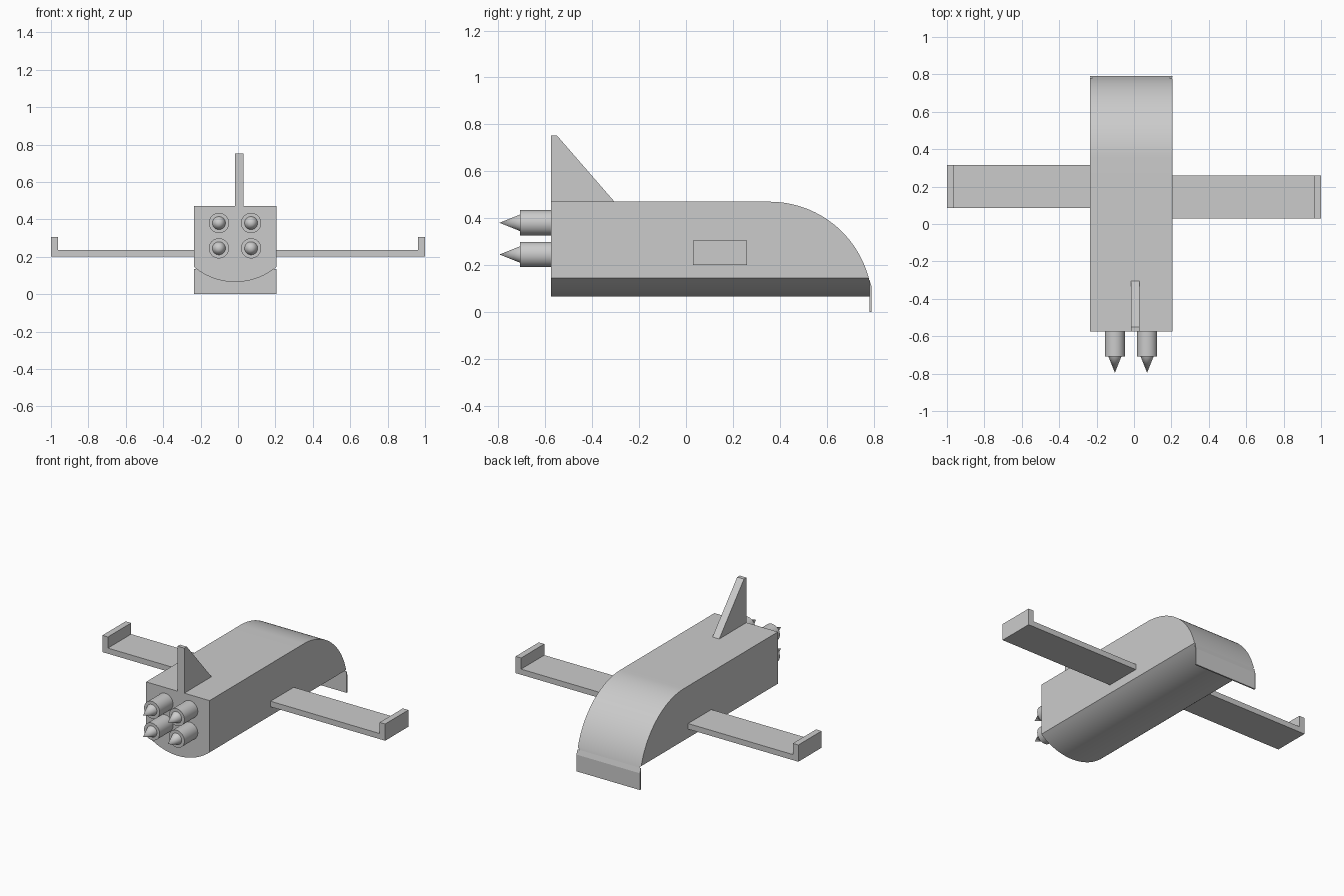
import bpy, bmesh
from math import sin, cos, pi, asin, radians

if "Cube" in bpy.data.objects:
    bpy.data.objects.remove(bpy.data.objects["Cube"])

grey = bpy.data.materials.new("light grey")
grey.use_nodes = True
grey.diffuse_color = (0.6, 0.6, 0.6, 1)
grey.node_tree.nodes["Principled BSDF"].inputs["Base Color"].default_value = (0.6, 0.6, 0.6, 1)


def smooth(ob):
    bpy.ops.object.select_all(action='DESELECT')
    bpy.context.view_layer.objects.active = ob
    ob.select_set(True)
    bpy.ops.object.shade_smooth_by_angle(angle=radians(30))


def prism(name, points, axis, lo, hi):
    """Extrude a closed outline along x (points are y, z) or y (points are x, z)."""
    bm = bmesh.new()
    rings = []
    for d in (lo, hi):
        rings.append([bm.verts.new((d, a, b) if axis == 'x' else (a, d, b)) for a, b in points])
    bm.faces.new(rings[0])
    bm.faces.new(rings[1])
    n = len(points)
    for i in range(n):
        j = (i + 1) % n
        bm.faces.new((rings[0][i], rings[0][j], rings[1][j], rings[1][i]))
    bmesh.ops.recalc_face_normals(bm, faces=bm.faces)
    mesh = bpy.data.meshes.new(name)
    bm.to_mesh(mesh)
    bm.free()
    mesh.materials.append(grey)
    ob = bpy.data.objects.new(name, mesh)
    bpy.context.collection.objects.link(ob)
    return ob


REAR, NOSE = -0.575, 0.783
LEFT, RIGHT = -0.235, 0.205
TOP, CHINE, KEEL = 0.47, 0.145, 0.065

# Fuselage: cross-section with rounded belly, trimmed by the curved nose profile
mid, half, sag = (LEFT + RIGHT) / 2, (RIGHT - LEFT) / 2, CHINE - KEEL
rad = (half ** 2 + sag ** 2) / (2 * sag)
span = asin(half / rad)
belly = []
for i in range(25):
    t = span * (1 - i / 12)
    belly.append((mid + rad * sin(t), KEEL + rad * (1 - cos(t))))
fuselage = prism("fuselage", [(LEFT, TOP), (RIGHT, TOP)] + belly, 'y', REAR, 0.9)

R, CY = 0.438, 0.356
end = asin((0.13 - TOP + R) / R)
nose = []
for i in range(33):
    t = pi / 2 + (end - pi / 2) * i / 32
    nose.append((CY + R * cos(t), TOP - R + R * sin(t)))
profile = [(-0.8, -0.1), (-0.8, 0.6), (CY - 0.1, 0.6), (CY - 0.1, TOP)] + nose + [(NOSE, -0.1)]
trim = prism("nose_trim", profile, 'x', -0.5, 0.5)
trim.hide_render = True
mod = fuselage.modifiers.new("nose", 'BOOLEAN')
mod.operation = 'INTERSECT'
mod.solver = 'EXACT'
mod.object = trim
bpy.context.view_layer.objects.active = fuselage
bpy.ops.object.modifier_apply(modifier="nose")
bpy.data.objects.remove(trim)
smooth(fuselage)

# Thin lip hanging below the nose
prism("nose_lip", [(NOSE, 0), (0.792, 0), (0.792, 0.105), (NOSE, 0.135)], 'x', LEFT, RIGHT)

# Wings with upturned tips, slightly staggered along the body
for side, root, sign, y0, y1 in (("left", RIGHT, 1, 0.03, 0.26), ("right", LEFT, -1, 0.085, 0.315)):
    outline = [(root, 0.2), (sign, 0.2), (sign, 0.305), (sign * 0.962, 0.305),
               (sign * 0.962, 0.235), (root, 0.235)]
    prism(side + "_wing", outline, 'y', y0, y1)

# Tail fin
prism("tail_fin", [(REAR, TOP), (-0.305, TOP), (-0.55, 0.752), (REAR, 0.752)], 'x', -0.017, 0.03)

# Four engines, each a barrel with a pointed cone
for col, x in (("right", -0.102), ("left", 0.07)):
    for row, z in (("upper", 0.38), ("lower", 0.245)):
        for part, r, y0, y1 in (("barrel", 0.054, -0.708, REAR), ("cone", 0.035, -0.795, -0.708)):
            bpy.ops.mesh.primitive_cone_add(
                vertices=32, radius1=r, radius2=r if part == "barrel" else 0,
                depth=y1 - y0, location=(x, (y0 + y1) / 2, z), rotation=(pi / 2, 0, 0))
            ob = bpy.context.object
            ob.name = f"{row}_{col}_engine_{part}"
            ob.data.materials.append(grey)
            smooth(ob)
